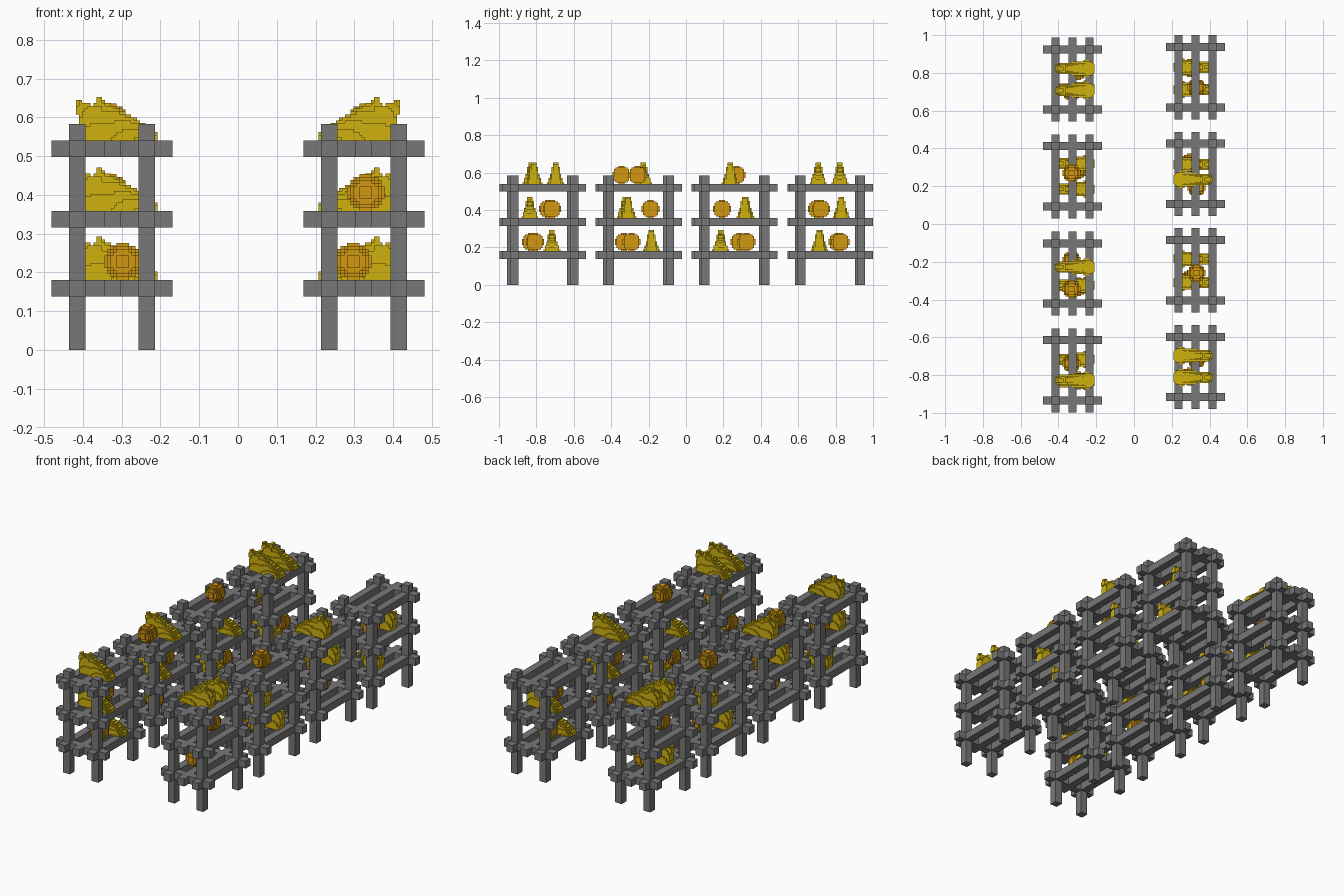
import bpy, bmesh, math
from mathutils import Matrix, Vector

if "Cube" in bpy.data.objects:
    bpy.data.objects.remove(bpy.data.objects["Cube"])


def material(name, rgb):
    m = bpy.data.materials.new(name)
    m.diffuse_color = (*rgb, 1)
    m.use_nodes = True
    m.node_tree.nodes["Principled BSDF"].inputs["Base Color"].default_value = m.diffuse_color
    return m


GREY = material("rack grey", (0.185, 0.185, 0.185))
YELLOW = material("shoe yellow", (0.62, 0.44, 0.005))
ORANGE = material("ball orange", (0.64, 0.31, 0.005))


def finish(bm, name, mat):
    me = bpy.data.meshes.new(name)
    bm.to_mesh(me)
    bm.free()
    me.materials.append(mat)
    return me


def place(me, name, loc, turn=0.0):
    ob = bpy.data.objects.new(name, me)
    ob.location = loc
    ob.rotation_euler.z = turn
    bpy.context.collection.objects.link(ob)


def voxel_mesh(name, mat, inside, size, nx, ny, nz):
    """Stepped block mesh: outer faces of every cell whose centre is inside."""
    cells = {(i, j, k) for i in range(-nx, nx) for j in range(-ny, ny)
             for k in range(nz)
             if inside((i + .5) * size, (j + .5) * size, (k + .5) * size)}
    bm = bmesh.new()
    verts = {}

    def vert(p):
        if p not in verts:
            verts[p] = bm.verts.new(Vector(p) * size)
        return verts[p]

    for c in cells:
        for axis in range(3):
            for side in (0, 1):
                n = list(c)
                n[axis] += 2 * side - 1
                if tuple(n) in cells:
                    continue
                a, b = (axis + 1) % 3, (axis + 2) % 3
                ring = []
                for da, db in ((0, 0), (1, 0), (1, 1), (0, 1)):
                    p = list(c)
                    p[axis] += side
                    p[a] += da
                    p[b] += db
                    ring.append(vert(tuple(p)))
                bm.faces.new(ring if side else ring[::-1])
    return finish(bm, name, mat)


# Rack: four posts, three levels of cross bars and lengthwise rails
T = 0.0425
LEVELS = (0.18, 0.358, 0.54)     # top of each shelf
bm = bmesh.new()


def bar(x, y, z, sx, sy, sz):
    bmesh.ops.create_cube(bm, size=1, matrix=Matrix.Translation((x, y, z))
                          @ Matrix.Diagonal((sx, sy, sz, 1)))


for x in (-0.09, 0.09):
    for y in (-0.16, 0.16):
        bar(x, y, 0.2915, T, T, 0.583)
for top in LEVELS:
    for y in (-0.16, 0.16):
        bar(0, y, top - T / 2, 0.3125, T, T)
    for x in (-0.09, 0, 0.09):
        bar(x, 0, top - T / 2, T, 0.446, T)
rack = finish(bm, "rack", GREY)

# Ball: stepped sphere
R = 0.048
ball = voxel_mesh("ball", ORANGE,
                  lambda x, y, z: x * x + y * y + (z - R) ** 2 < (R * 1.01) ** 2,
                  0.008, 6, 6, 12)

# Shoe: side profile (length, height) and sole outline (length, half width)
PROFILE = ((-.105, .109), (-.085, .1), (-.062, .09), (-.052, .109), (-.04, .109),
           (-.017, .093), (.004, .085), (.03, .067), (.061, .05), (.087, .03), (.106, .018))
SOLE = ((-.106, .03), (-.06, .034), (-.02, .034), (.03, .041), (.07, .044), (.106, .042))


def lerp(table, u):
    for (a, va), (b, vb) in zip(table, table[1:]):
        if u <= b:
            return va + (vb - va) * max(0, (u - a) / (b - a))
    return table[-1][1]


def in_shoe(u, v, z):
    top = lerp(PROFILE, u)
    if z > top or u < -0.09 - 0.16 * z:
        return False
    # collar opening
    if -0.092 < u < -0.06 and abs(v) < 0.011 and z > 0.06:
        return False
    w = lerp(SOLE, u) * (1 - 0.55 * z / 0.11)
    if u > 0.065:
        w *= math.sqrt(max(0, 1 - ((u - 0.065) / 0.043) ** 2))
    if u < -0.075:
        w *= math.sqrt(max(0, 1 - ((u + 0.075) / 0.036) ** 2))
    if u > -0.04:
        w *= math.sqrt(max(0, 1 - (z / top) ** 4)) * 0.75 + 0.25
    return abs(v) < w


shoe = voxel_mesh("shoe", YELLOW, in_shoe, 0.0075, 14, 7, 15)

# Racks in two columns
CX = 0.325
for side, ys in ((-1, (-0.775, -0.262, 0.252, 0.765)),
                 (1, (-0.757, -0.245, 0.265, 0.777))):
    for i, y in enumerate(ys):
        place(rack, f"rack_{'left' if side < 0 else 'right'}_{i + 1}",
              (side * CX, y, 0))

# Goods: column side, shelf level, y positions of shoes, y positions of balls
GOODS = (
    (-1, 2, (-.828, -.228, .707, .823), (-.344, .27)),
    (-1, 1, (-.835, -.325, .32), (-.738, -.19, .70)),
    (-1, 0, (-.717, .185, .715), (-.828, -.332, .285, .81)),
    (1, 2, (-.813, -.697, .236), (-.26,)),
    (1, 1, (-.31, .315, .83), (-.716, .193, .722)),
    (1, 0, (-.185, .712), (-.807, -.292, .324, .826)),
)
for side, level, shoes, balls in GOODS:
    tag = f"{'left' if side < 0 else 'right'}_shelf{level + 1}"
    z = LEVELS[level]
    for i, y in enumerate(shoes):
        place(shoe, f"shoe_{tag}_{i + 1}", (side * 0.313, y, z),
              math.pi if side > 0 else 0)
    for i, y in enumerate(balls):
        place(ball, f"ball_{tag}_{i + 1}",
              (side * (0.297 if level == 0 else 0.33), y, z))
